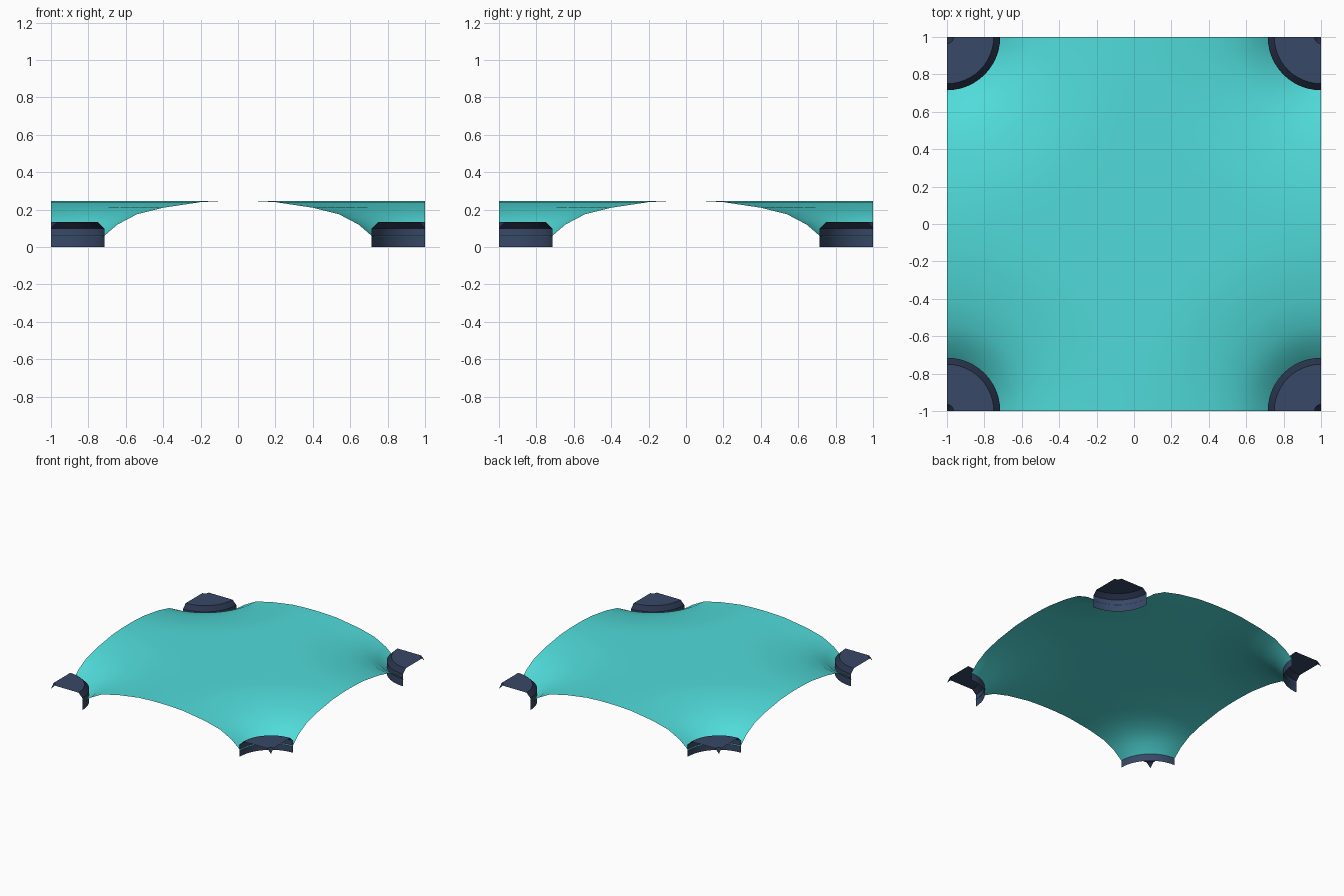
import bpy, bmesh
from math import sin, cos, pi

cube = bpy.data.objects.get("Cube")
if cube:
    bpy.data.objects.remove(cube)

SEGMENTS = 12


def material(name, colour):
    m = bpy.data.materials.new(name)
    m.use_nodes = True
    m.diffuse_color = (*colour, 1)
    m.node_tree.nodes["Principled BSDF"].inputs["Base Color"].default_value = (*colour, 1)
    return m


def corner_sweep(name, profile, materials, to_centre=False):
    """Sweep a (radius, height) profile a quarter turn about the corner (1, 1), then mirror it to all four."""
    bm = bmesh.new()
    rows = []
    for i in range(SEGMENTS + 1):
        a = pi / 2 * i / SEGMENTS
        points = list(profile)
        if to_centre:  # carry the last ring out to the lines of symmetry
            points.append((1 / max(cos(a), sin(a)), profile[-1][1]))
        rows.append([bm.verts.new((1 - r * cos(a), 1 - r * sin(a), z)) for r, z in points])
    for a, b in zip(rows, rows[1:]):
        for j in range(len(a) - 1):
            bm.faces.new((a[j], b[j], b[j + 1], a[j + 1]))
    bmesh.ops.remove_doubles(bm, verts=bm.verts, dist=0.0005)
    bmesh.ops.recalc_face_normals(bm, faces=bm.faces)
    if sum(f.normal.z * f.calc_area() for f in bm.faces) < 0:
        bmesh.ops.reverse_faces(bm, faces=bm.faces)
    mesh = bpy.data.meshes.new(name)
    bm.to_mesh(mesh)
    bm.free()
    obj = bpy.data.objects.new(name, mesh)
    bpy.context.collection.objects.link(obj)
    for m in materials:
        mesh.materials.append(m)
    mirror = obj.modifiers.new("Four corners", 'MIRROR')
    mirror.use_axis = (True, True, False)
    mirror.merge_threshold = 0.001
    bpy.ops.object.select_all(action='DESELECT')
    obj.select_set(True)
    bpy.context.view_layer.objects.active = obj
    bpy.ops.object.shade_smooth_by_angle(angle=pi / 6)
    return obj


teal = material("Teal", (0.08, 0.71, 0.70))
navy = material("Navy", (0.040, 0.065, 0.135))
dark_navy = material("Dark navy", (0.021, 0.034, 0.072))

# Stretched sheet, arched between the four corners
corner_sweep("canopy_sheet",
             [(0.28, 0.055), (0.355, 0.12), (0.46, 0.175), (0.6, 0.21),
              (0.8, 0.24), (0.92, 0.246), (1.0, 0.247)],
             [teal], to_centre=True)

# Open quarter caps with a bevelled rim and a small dimple at the corner
caps = corner_sweep("corner_caps",
                    [(0, 0.1), (0.035, 0.135), (0.25, 0.135), (0.285, 0.1), (0.285, 0)],
                    [navy, dark_navy])

# Darker colour on the sloping bevel and dimple
for face in caps.data.polygons:
    if 0.2 < abs(face.normal.z) < 0.9:
        face.material_index = 1
